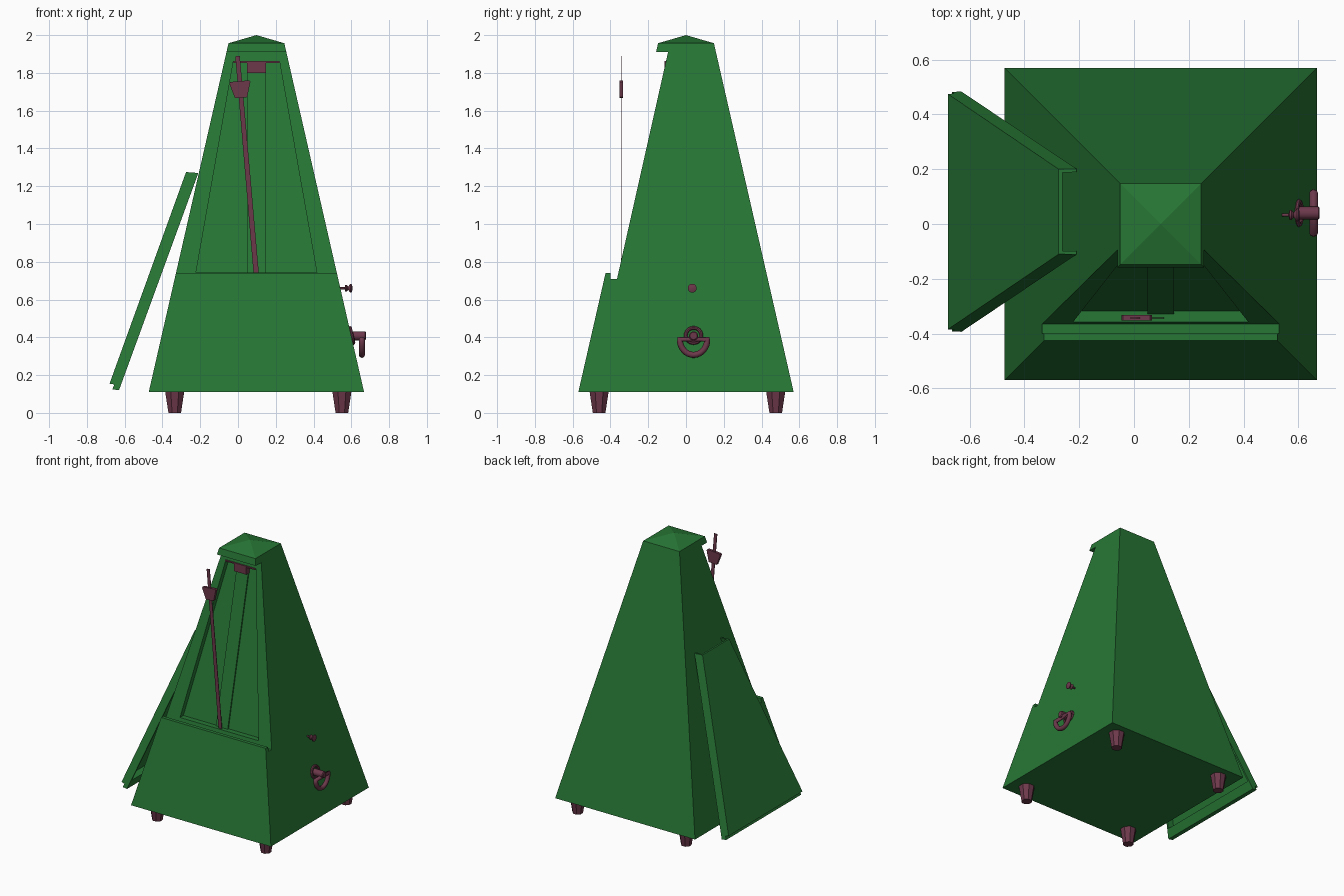
import bpy, bmesh, math
from mathutils import Matrix, Vector

if "Cube" in bpy.data.objects:
    bpy.data.objects.remove(bpy.data.objects["Cube"])

CX = 0.0975            # body centre in x


def material(name, rgb):
    m = bpy.data.materials.new(name)
    m.diffuse_color = (*rgb, 1)
    m.use_nodes = True
    m.node_tree.nodes["Principled BSDF"].inputs["Base Color"].default_value = m.diffuse_color
    return m


GREEN = material("green_paint", (0.02, 0.18, 0.035))
RED = material("dark_red", (0.15, 0.04, 0.07))


def finish(bm, name, mat):
    bmesh.ops.recalc_face_normals(bm, faces=bm.faces)
    me = bpy.data.meshes.new(name)
    bm.to_mesh(me)
    bm.free()
    ob = bpy.data.objects.new(name, me)
    bpy.context.collection.objects.link(ob)
    me.materials.append(mat)
    return ob


def prism(name, sides, mat):
    """Join two matching outlines into a closed solid."""
    bm = bmesh.new()
    a, b = [[bm.verts.new(p) for p in side] for side in sides]
    bm.faces.new(a)
    bm.faces.new(b[::-1])
    n = len(a)
    for i in range(n):
        j = (i + 1) % n
        bm.faces.new((a[i], b[i], b[j], a[j]))
    return finish(bm, name, mat)


def cut(ob, cutter):
    mod = ob.modifiers.new("cut", 'BOOLEAN')
    mod.object, mod.operation, mod.solver = cutter, 'DIFFERENCE', 'EXACT'
    bpy.context.view_layer.objects.active = ob
    bpy.ops.object.modifier_apply(modifier=mod.name)
    bpy.data.objects.remove(cutter)


def lathe(name, profile, loc, rot, segs, mat):
    """Spin (radius, height) points about a local z axis."""
    bm = bmesh.new()
    rings = [[bm.verts.new((r * math.cos(t), r * math.sin(t), h))
              for t in (2 * math.pi * (k + 0.5) / segs for k in range(segs))] for r, h in profile]
    for a, b in zip(rings, rings[1:]):
        for k in range(segs):
            j = (k + 1) % segs
            bm.faces.new((a[k], a[j], b[j], b[k]))
    bm.faces.new(rings[0][::-1])
    bm.faces.new(rings[-1])
    ob = finish(bm, name, mat)
    ob.location, ob.rotation_euler = loc, rot
    return ob


def smooth(ob):
    bpy.ops.object.select_all(action='DESELECT')
    ob.select_set(True)
    bpy.context.view_layer.objects.active = ob
    bpy.ops.object.shade_smooth_by_angle(angle=math.radians(40))


def half(z):           # half width of the tapered body
    return 0.57 - 0.2286 * (z - 0.11)


def front(z):          # y of the recessed front plane
    return -0.365 + 0.225 * (z - 0.71)


# Body: side profile with recessed front, tapered across x
outline = [(-0.57, 0.11), (-half(0.74), 0.74), (-0.40, 0.74), (-0.40, 0.71), (-0.365, 0.71),
           (-0.095, 1.91), (-half(1.91), 1.91), (-half(1.957), 1.957), (half(1.957), 1.957), (0.57, 0.11)]
body = prism("body", [[(CX + s * half(z), y, z) for y, z in outline] for s in (-1, 1)], GREEN)
bm = bmesh.new()
bm.from_mesh(body.data)
top = max(bm.faces, key=lambda f: f.calc_center_median().z)
peak = bmesh.ops.poke(bm, faces=[top])["verts"][0]
peak.co = (CX, 0, 2.0)
bm.to_mesh(body.data)
bm.free()

# Shallow scale pocket in the front
pocket = [(-0.32, 0.742), (0.32, 0.742), (0.122, 1.86), (-0.122, 1.86)]
cut(body, prism("pocket_cutter", [[(CX + x, front(z) + d, z) for x, z in pocket]
                                  for d in (-0.03, 0.04)], GREEN))
strip = [(-0.048, 0.742), (0.048, 0.742), (0.048, 1.86), (-0.048, 1.86)]
prism("scale_strip", [[(CX + x, front(z) + d, z) for x, z in strip] for d in (0.03, 0.045)], GREEN)

# Rod clip at the top of the pocket
for name, w, z0, z1 in (("clip_block", 0.05, 1.80, 1.857), ("clip_plate", 0.122, 1.853, 1.862)):
    pts = [(-w, z0), (w, z0), (w, z1), (-w, z1)]
    prism(name, [[(CX + x, y, z) for x, z in pts] for y in (-0.115, -0.06)], RED)

# Removed cover leaning on the left side: solid panel hollowed on its inner face
panel = [(-0.275, 1.275), (-0.21, 1.27), (-0.63, 0.12), (-0.665, 0.125), (-0.655, 0.15), (-0.68, 0.155)]
hollow = [(-0.65, 0.197), (-0.245, 1.317), (-0.165, 1.287), (-0.57, 0.167)]


def leaning(points, inset):
    return [[(x, 0.045 + s * (0.43 - 0.2455 * (z - 0.155) - inset), z) for x, z in points]
            for s in (-1, 1)]


cover = prism("leaning_cover", leaning(panel, 0), GREEN)
cut(cover, prism("cover_cutter", leaning(hollow, 0.012), GREEN))

# Pendulum rod and sliding weight, swung to the left
swing = Matrix.Translation((0.097, -0.343, 0.73)) @ Matrix.Rotation(math.radians(-4.9), 4, 'Y')
rod = [(-0.014, 0), (0.014, 0), (0.012, 1.163), (-0.012, 1.163)]
weight = [(-0.032, 0.942), (0.032, 0.942), (0.056, 1.022), (0.05, 1.03), (-0.05, 1.03), (-0.056, 1.022)]
for name, pts, t in (("pendulum_rod", rod, 0.002), ("pendulum_weight", weight, 0.01)):
    prism(name, [[swing @ Vector((x, y, z)) for x, z in pts] for y in (-t, t)], RED)

# Feet
for x in (-0.335, 0.55):
    for y in (-0.46, 0.475):
        lathe("foot", [(0.036, 0), (0.055, 0.115)], (x, y, 0), (0, 0, 0), 8, RED)

# Small latch knob on the right side
side_turn = (0, math.pi / 2, 0)
smooth(lathe("latch_knob", [(0.006, 0), (0.006, 0.04), (0.018, 0.043), (0.018, 0.05), (0.009, 0.058),
                            (0.024, 0.07), (0.024, 0.076), (0.012, 0.08)],
             (0.525, 0.033, 0.66), side_turn, 16, RED))

# Winding key: collar, shaft and D-shaped handle
bpy.ops.mesh.primitive_torus_add(major_radius=0.041, minor_radius=0.01, major_segments=24,
                                 minor_segments=8, location=(0.602, 0.04, 0.41),
                                 rotation=(0, math.radians(77), 0))
collar = bpy.context.object
collar.name = "key_collar"
collar.data.materials.append(RED)
smooth(collar)
smooth(lathe("key_shaft", [(0.024, 0), (0.024, 0.09), (0.019, 0.095)],
             (0.583, 0.04, 0.408), side_turn, 16, RED))

curve = bpy.data.curves.new("key_handle", 'CURVE')
curve.dimensions, curve.bevel_depth, curve.bevel_resolution = '3D', 0.016, 2
spline = curve.splines.new('POLY')
spline.points.add(16)
for i, p in enumerate(spline.points):
    a = math.pi * (1 + i / 16)
    p.co = (0.656, 0.04 + 0.073 * math.cos(a), 0.39 + 0.083 * math.sin(a), 1)
spline.use_cyclic_u = True
curve.materials.append(RED)
bpy.context.collection.objects.link(bpy.data.objects.new("key_handle", curve))
